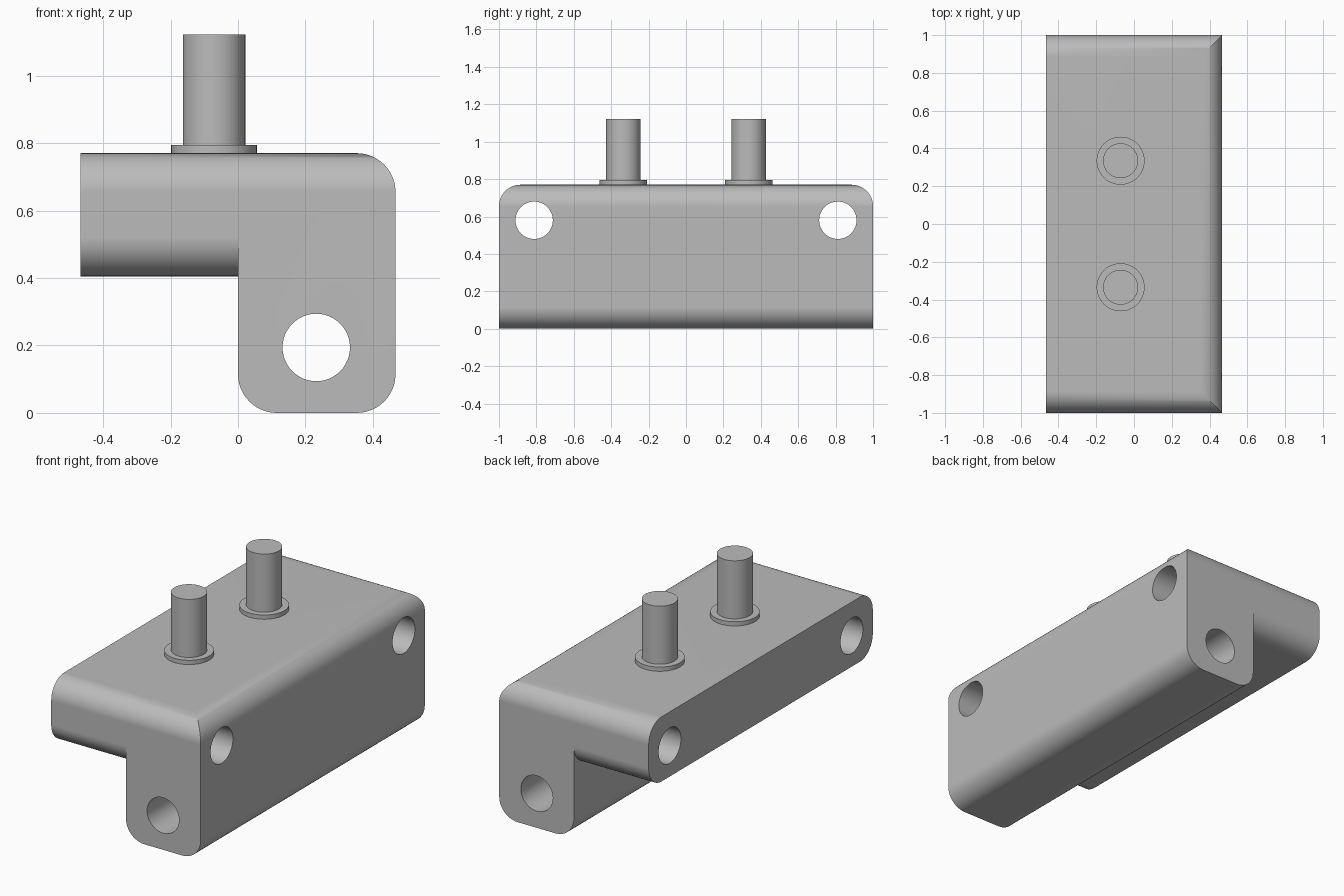
import bpy, bmesh
from math import cos, sin, radians
from mathutils import Matrix, Vector

cube = bpy.data.objects.get("Cube")
if cube:
    bpy.data.objects.remove(cube, do_unlink=True)

grey = bpy.data.materials.new("plain_grey")
grey.use_nodes = True
colour = (0.5, 0.5, 0.5, 1)
grey.diffuse_color = colour
grey.node_tree.nodes["Principled BSDF"].inputs["Base Color"].default_value = colour

W, TOP, ARM, R = 0.467, 0.77, 0.405, 0.115   # half width, top, arm underside, corner radius


def make(name, bm):
    bmesh.ops.recalc_face_normals(bm, faces=bm.faces)
    mesh = bpy.data.meshes.new(name)
    bm.to_mesh(mesh)
    bm.free()
    mesh.materials.append(grey)
    ob = bpy.data.objects.new(name, mesh)
    bpy.context.collection.objects.link(ob)
    return ob


def arc(cu, cv, start, sweep, steps=12):
    return [(cu + R * cos(radians(start + sweep * i / steps)),
             cv + R * sin(radians(start + sweep * i / steps))) for i in range(steps + 1)]


def prism(name, profile, axis, a, b):
    """Extrude a (horizontal, z) profile along x or y from a to b."""
    bm = bmesh.new()
    place = (lambda u, v: (a, u, v)) if axis == "x" else (lambda u, v: (u, a, v))
    face = bm.faces.new([bm.verts.new(place(u, v)) for u, v in profile])
    moved = bmesh.ops.extrude_face_region(bm, geom=[face])["geom"]
    step = Vector((b - a, 0, 0)) if axis == "x" else Vector((0, b - a, 0))
    bmesh.ops.translate(bm, vec=step, verts=[g for g in moved if isinstance(g, bmesh.types.BMVert)])
    return make(name, bm)


def cylinder(name, radius, length, centre, axis="z"):
    bm = bmesh.new()
    turn = {"x": Matrix.Rotation(radians(90), 4, "Y"),
            "y": Matrix.Rotation(radians(90), 4, "X"), "z": Matrix()}[axis]
    bmesh.ops.create_cone(bm, cap_ends=True, segments=48, radius1=radius, radius2=radius,
                          depth=length, matrix=Matrix.Translation(centre) @ turn)
    return make(name, bm)


def combine(ob, tool, operation):
    mod = ob.modifiers.new("cut", "BOOLEAN")
    mod.object, mod.operation, mod.solver = tool, operation, "EXACT"
    bpy.context.view_layer.update()
    result = bpy.data.meshes.new_from_object(ob.evaluated_get(bpy.context.evaluated_depsgraph_get()))
    ob.modifiers.clear()
    ob.data = result
    bpy.data.objects.remove(tool, do_unlink=True)


def smooth(ob):
    bpy.ops.object.select_all(action="DESELECT")
    ob.select_set(True)
    bpy.context.view_layer.objects.active = ob
    bpy.ops.object.shade_smooth_by_angle(angle=radians(30))
    mod = ob.modifiers.new("even_shading", "WEIGHTED_NORMAL")
    mod.keep_sharp = True


# Body: angled section with rounded leg, run along y
section = ([(-W, TOP), (-W, 0.2), (0, 0.2)] + arc(R, R, 180, 90)
           + arc(W - R, R, 270, 90) + arc(W - R, TOP - R, 0, 90))
body = prism("bracket_body", section, "y", -1.2, 1.2)

# Ends: rounded along the top edges
ends = [(-1, -0.2), (1, -0.2)] + arc(1 - R, TOP - R, 0, 90) + arc(R - 1, TOP - R, 90, 90)
combine(body, prism("end_shape", ends, "x", -0.8, 0.8), "INTERSECT")

# Arm underside: clears the space beside the leg and rounds the lower edges
under = ([(-1.2, -0.2), (1.2, -0.2), (1.2, ARM + R)] + arc(1 - R, ARM + R, 0, -90)
         + arc(R - 1, ARM + R, 270, -90) + [(-1.2, ARM + R)])
combine(body, prism("underside_cutter", under, "x", -0.8, 0), "DIFFERENCE")

# Through holes: one along the leg, two across the arm
combine(body, cylinder("leg_hole_cutter", 0.1, 3, (0.232, 0, 0.194), "y"), "DIFFERENCE")
for y in (-0.812, 0.812):
    combine(body, cylinder("arm_hole_cutter", 0.1, 2, (0, y, 0.58), "x"), "DIFFERENCE")
smooth(body)

# Two pins with collars
for side, y in (("front", -0.335), ("back", 0.335)):
    smooth(cylinder(side + "_collar", 0.127, 0.043, (-0.071, y, 0.7725)))
    smooth(cylinder(side + "_pin", 0.0925, 0.37, (-0.071, y, 0.937)))
